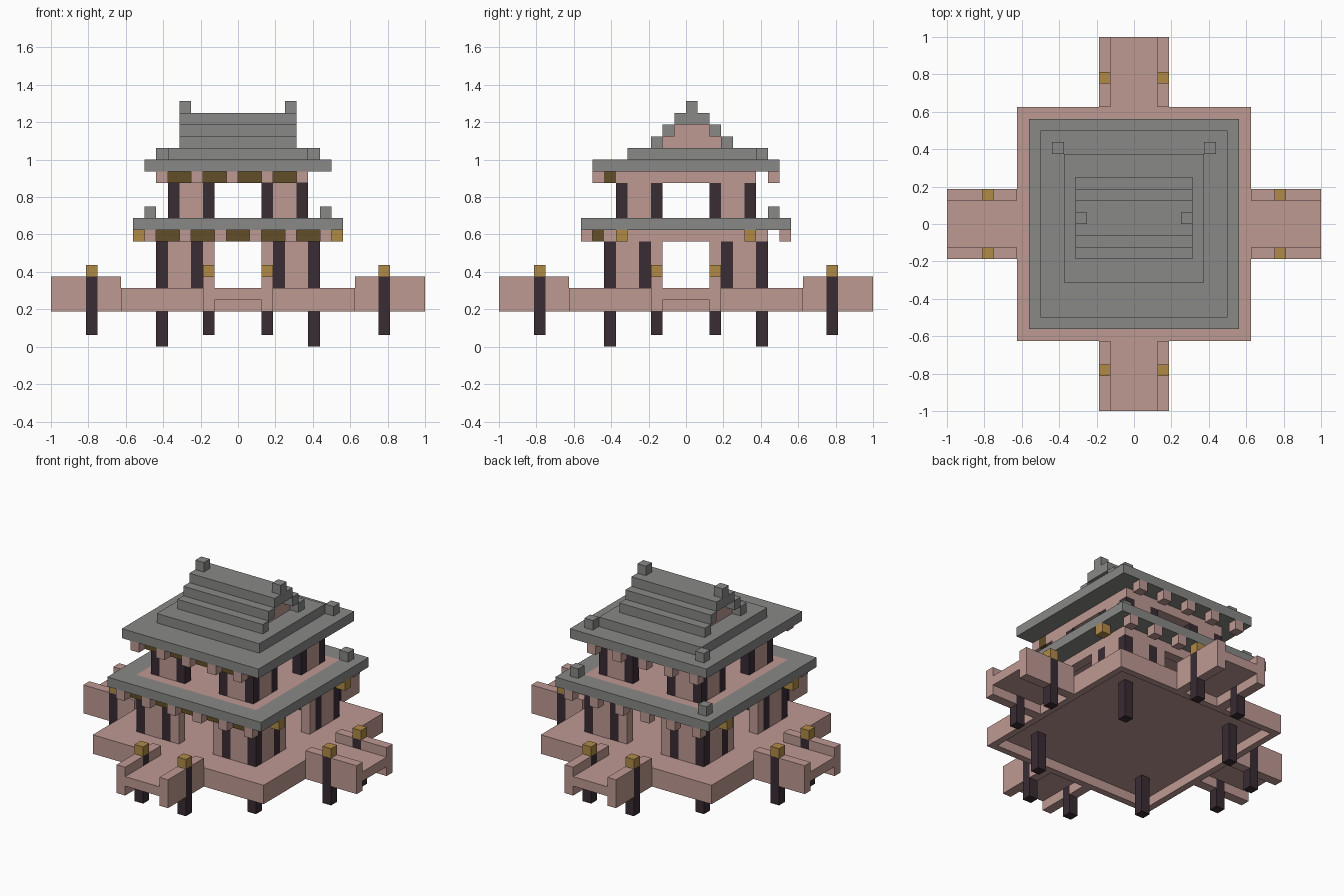
import bpy, bmesh
from mathutils import Matrix, Vector
from math import pi

U = 1 / 16  # building module: every part is a whole number of modules

default = bpy.data.objects.get("Cube")
if default:
    bpy.data.objects.remove(default, do_unlink=True)


def material(name, rgb):
    m = bpy.data.materials.new(name)
    m.use_nodes = True
    m.diffuse_color = (*rgb, 1)
    m.node_tree.nodes["Principled BSDF"].inputs["Base Color"].default_value = (*rgb, 1)
    return m


PINK = material("pink_plaster", (0.52, 0.32, 0.29))
GREY = material("grey_tile", (0.246, 0.246, 0.24))
DARK = material("dark_timber", (0.042, 0.025, 0.034))
GOLD = material("gold", (0.434, 0.254, 0.061))
BROWN = material("brown_gold", (0.122, 0.076, 0.021))


def add_box(bm, x, y, z):
    """Box from (low, high) pairs in modules."""
    lo, hi = Vector((x[0], y[0], z[0])), Vector((x[1], y[1], z[1]))
    mat = Matrix.Translation((lo + hi) / 2) @ Matrix.Diagonal((*(hi - lo), 1))
    return bmesh.ops.create_cube(bm, size=1, matrix=mat)["verts"]


def finish(name, bm, mat):
    bm.transform(Matrix.Scale(U, 4))
    bmesh.ops.recalc_face_normals(bm, faces=bm.faces)
    mesh = bpy.data.meshes.new(name)
    bm.to_mesh(mesh)
    bm.free()
    mesh.materials.append(mat)
    ob = bpy.data.objects.new(name, mesh)
    bpy.context.collection.objects.link(ob)
    return ob


def part(name, mat, boxes, turns=1, mirror=False):
    """Boxes, optionally mirrored in x and repeated around the four sides."""
    bm = bmesh.new()
    for x, y, z in boxes:
        for sx in ((x, (-x[1], -x[0])) if mirror else (x,)):
            for k in range(turns):
                vs = add_box(bm, sx, y, z)
                bmesh.ops.rotate(bm, verts=vs, cent=(0, 0, 0),
                                 matrix=Matrix.Rotation(k * pi / 2, 3, 'Z'))
    return finish(name, bm, mat)


def ring(name, mat, outer, width, z):
    """Square frame made of four equal beams."""
    part(name, mat, [((-outer, outer - width), (-outer, width - outer), z)], 4)


# Platform with a recessed underside
bm = bmesh.new()
add_box(bm, (-10, 10), (-10, 10), (3, 5))
bm.normal_update()
base = min(bm.faces, key=lambda f: f.calc_center_median().z)
bmesh.ops.inset_region(bm, faces=[base], thickness=1)
bm.normal_update()
walls = bmesh.ops.extrude_discrete_faces(bm, faces=[base])["faces"]
bmesh.ops.translate(bm, verts=walls[0].verts, vec=(0, 0, 1))
finish("platform", bm, PINK)
part("platform_stilts", DARK, [((6, 7), (-7, -6), (0, 4))], 4)

# Bridges on the four sides
part("bridge_floors", PINK, [((-2, 2), (-16, -10), (4, 5))], 4)
part("bridge_railings", PINK, [((2, 3), (-16, -13), (3, 6)),
                               ((2, 3), (-12, -10), (3, 6))], 4, True)
part("bridge_posts", DARK, [((2, 3), (-13, -12), (1, 6))], 4, True)
part("bridge_post_caps", GOLD, [((2, 3), (-13, -12), (6, 7))], 4, True)

# Lower storey
LOW = (5, 9)
part("lower_corner_posts", DARK, [((6, 7), (-7, -6), LOW)], 4)
part("lower_door_posts", DARK, [((3, 4), (-7, -6), LOW)], 4, True)
part("lower_walls", PINK, [((4, 6), (-7, -6), LOW),
                           ((2, 3), (-7, -6), LOW)], 4, True)
ring("lower_ring_beam", PINK, 7, 1, (9, 10))

# Lower eave: front and back brackets, front beam, side gold blocks
part("lower_brackets", PINK, [((x, x + 1), y, (9, 10)) for x in (1, 4, 7)
                              for y in ((-9, -8), (8, 9))], mirror=True)
part("lower_front_beam", BROWN, [((-7, 7), (-8, -7), (9, 10))])
part("lower_side_blocks", GOLD, [((8, 9), y, (9, 10))
                                 for y in ((-6, -5), (5, 6))], mirror=True)

# Lower roof and upper floor
ring("lower_roof", GREY, 9, 2, (10, 11))
part("upper_floor", PINK, [((-7, 7), (-7, 7), (10, 11))])
part("lower_roof_finials", GREY, [((7, 8), (7, 8), (11, 12))], mirror=True)

# Upper storey
HIGH = (11, 14)
part("upper_corner_posts", DARK, [((5, 6), (-6, -5), HIGH)], 4)
part("upper_door_posts", DARK, [((2, 3), (-6, -5), HIGH)], 4, True)
part("upper_walls", PINK, [((3, 5), (-6, -5), HIGH)], 4, True)
ring("upper_ring_beam", PINK, 6, 1, (14, 15))

# Upper eave
part("upper_brackets", PINK, [((x, x + 1), y, (14, 15)) for x in range(-7, 6, 3)
                              for y in ((-8, -7), (7, 8))])
part("upper_front_beam", BROWN, [((-6, 6), (-7, -6), (14, 15))])

# Upper roof slab, step and corner finials
part("upper_roof", GREY, [((-8, 8), (-8, 8), (15, 16))])
part("upper_roof_step", GREY, [((-6, 6), (-5, 6), (16, 17))])
part("upper_roof_finials", GREY, [((6, 7), (6, 7), (16, 17))], mirror=True)

# Stepped gable roof with recessed plaster gables
steps = []
for i in range(2):
    z = (17 + i, 18 + i)
    steps += [((-5, 5), (i - 3, i - 2), z), ((-5, 5), (3 - i, 4 - i), z)]
part("gable_roof_steps", GREY, steps)
part("roof_ridge", GREY, [((-5, 5), (-1, 2), (19, 20))])
part("gable_infill", PINK, [((-4, 4), (i - 2, 3 - i), (17 + i, 18 + i)) for i in range(2)])
part("ridge_finials", GREY, [((4, 5), (0, 1), (20, 21))], mirror=True)
